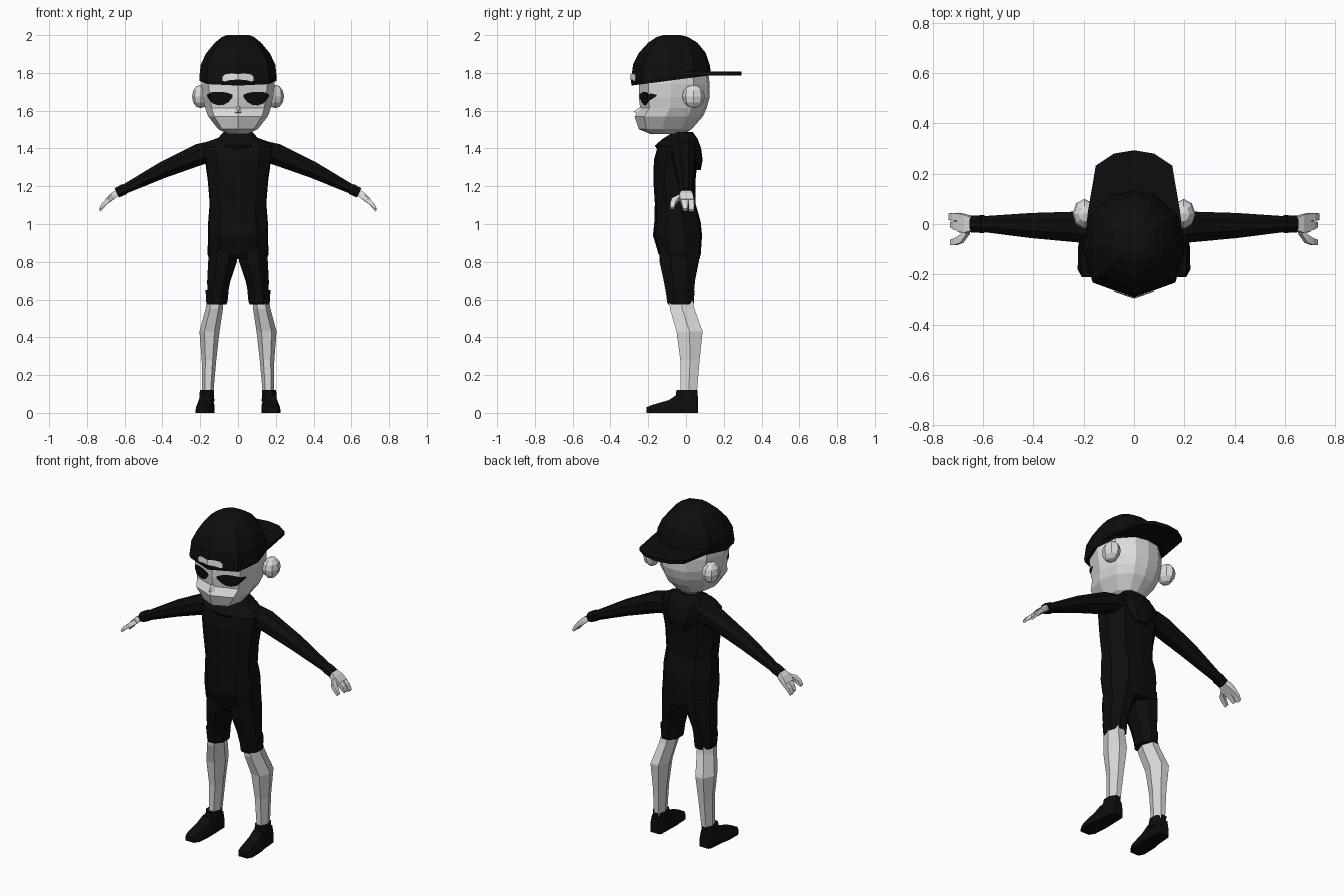
import bpy, bmesh, math
from mathutils import Vector
from mathutils.bvhtree import BVHTree

if "Cube" in bpy.data.objects:
    bpy.data.objects.remove(bpy.data.objects["Cube"])


def material(name, rgb):
    m = bpy.data.materials.new(name)
    m.diffuse_color = (*rgb, 1)
    m.use_nodes = True
    m.node_tree.nodes["Principled BSDF"].inputs["Base Color"].default_value = m.diffuse_color
    return m


BLACK = material("black_cloth", (0.004, 0.004, 0.004))
SKIN = material("pale_skin", (0.72, 0.72, 0.72))


def finish(name, bm, mat, mirror=False, recalc=True):
    if recalc:
        bmesh.ops.recalc_face_normals(bm, faces=bm.faces)
    me = bpy.data.meshes.new(name)
    bm.to_mesh(me)
    bm.free()
    me.materials.append(mat)
    ob = bpy.data.objects.new(name, me)
    bpy.context.collection.objects.link(ob)
    if mirror:
        ob.modifiers.new("mirror", 'MIRROR').use_mirror_merge = False
    return ob


def loft(name, rings, mat, mirror=False):
    bm = bmesh.new()
    rows = [[bm.verts.new(p) for p in r] for r in rings]
    n = len(rows[0])
    for a, b in zip(rows, rows[1:]):
        for i in range(n):
            j = (i + 1) % n
            bm.faces.new((a[i], a[j], b[j], b[i]))
    bm.faces.new(rows[0][::-1])
    bm.faces.new(rows[-1])
    return finish(name, bm, mat, mirror)


def both(half):
    """Close a half outline (front to back) across x = 0."""
    return half + [(-x, y) for x, y in half[-2:0:-1]]


HEAD = both([(0, -1), (.8, -.72), (1, -.1), (.85, .55), (.42, .93), (0, 1)])
BODY = both([(0, -1), (.6, -.9), (.97, -.45), (1, .3), (.62, .92), (0, 1)])
OCT = [(math.cos(a) / .924, math.sin(a) / .924)
       for a in (math.pi / 8 + i * math.pi / 4 for i in range(8))]
SIX = [(math.cos(i * math.pi / 3), math.sin(i * math.pi / 3) / .866) for i in range(6)]


def ring(z, x0, x1, y0, y1, shape, tilt=0):
    """Horizontal section fitted to a box; tilt raises it towards the back."""
    out = []
    for u, v in shape:
        y = (y0 + y1) / 2 + v * (y1 - y0) / 2
        out.append((  (x0 + x1) / 2 + u * (x1 - x0) / 2, y, z + tilt * (y - y0)))
    return out


def column(name, rows, shape, mat):
    return loft(name, [ring(z, -w, w, y0, y1, shape, *t) for z, w, y0, y1, *t in rows], mat)


def limb(name, rows, shape, mat):
    return loft(name, [ring(*r, shape) for r in rows], mat, True)


# Jacket body, hood and neck
column("jacket", [(.815, .152, -.125, .072), (.84, .162, -.145, .078), (.94, .158, -.175, .085),
                  (1.01, .158, -.168, .078), (1.11, .15, -.165, .05), (1.23, .16, -.173, .05),
                  (1.34, .175, -.17, .062), (1.41, .185, -.15, .06), (1.44, .15, -.13, .055),
                  (1.465, .08, -.09, .04)], BODY, BLACK)
column("hood_back", [(1.285, .04, .03, .078), (1.34, .085, .0, .088), (1.40, .12, -.06, .08),
                     (1.45, .11, -.08, .062), (1.488, .075, -.06, .035)], BODY, BLACK)
column("hood_collar", [(1.39, .09, -.15, .04), (1.415, .10, -.165, .05, .1),
                       (1.45, .095, -.125, .045, .12), (1.475, .07, -.085, .03, .1)], BODY, BLACK)
column("neck", [(1.43, .055, -.07, .01), (1.53, .055, -.07, .01)], OCT, SKIN)

# Head with jutting mouth area
head = column("head", [(1.477, .055, -.19, -.01), (1.502, .105, -.25, .03), (1.57, .158, -.272, .09),
                       (1.615, .174, -.243, .11), (1.67, .186, -.25, .125), (1.74, .194, -.25, .125),
                       (1.80, .192, -.25, .118)], HEAD, SKIN)

# Nose wedge
bm = bmesh.new()
base = [bm.verts.new(p) for p in ((-.03, -.24, 1.585), (.03, -.24, 1.585), (.012, -.235, 1.625), (-.012, -.235, 1.625))]
tip = bm.verts.new((0, -.28, 1.593))
bm.faces.new(base)
for i in range(4):
    bm.faces.new((base[i], base[(i + 1) % 4], tip))
finish("nose", bm, SKIN)

# Ears
bm = bmesh.new()
bmesh.ops.create_uvsphere(bm, u_segments=8, v_segments=6, radius=1)
for v in bm.verts:
    v.co = Vector((.197 + .047 * v.co.x, .04 + .06 * v.co.y, 1.675 + .062 * v.co.z))
finish("ears", bm, SKIN, True)

# Backward cap: crown and flat brim
cap = column("cap_crown", [(1.733, .203, -.288, .13, .13), (1.755, .205, -.292, .132, .11),
                           (1.845, .197, -.28, .125), (1.905, .168, -.25, .105),
                           (1.96, .122, -.2, .06), (1.99, .085, -.155, .01),
                           (2.0, .06, -.12, -.03)], HEAD, BLACK)
outline = both([(0, -.1), (.198, -.08), (.183, .05), (.152, .232), (.08, .28), (0, .293)])
loft("cap_brim", [[(x, y, z) for x, y in outline] for z in (1.787, 1.807)], BLACK)


def plate(name, columns, target, mat, mirror=False):
    """Thin patch laid on the front of a part; columns are (x, top z, bottom z)."""
    tree = BVHTree.FromPolygons([v.co for v in target.data.vertices],
                                [p.vertices[:] for p in target.data.polygons])
    bm = bmesh.new()
    rows = []
    for x, top, low in columns:
        row = []
        for k in range(4):
            z = top + (low - top) * k / 3
            hit = tree.ray_cast(Vector((x, -1, z)), Vector((0, 1, 0)))[0]
            row.append(bm.verts.new((x, (hit.y if hit else -.2) - .006, z)))
        rows.append(row)
    for a, b in zip(rows, rows[1:]):
        for k in range(3):
            bm.faces.new((a[k], a[k + 1], b[k + 1], b[k]))
    finish(name, bm, mat, mirror, recalc=False)


# Dark eyes and the gap in the cap band
plate("eyes", [(.028, 1.684, 1.672), (.05, 1.693, 1.645), (.075, 1.698, 1.631), (.105, 1.70, 1.628),
               (.135, 1.698, 1.638), (.148, 1.695, 1.652), (.165, 1.685, 1.678)], head, BLACK, True)
plate("cap_gap", [(0, 1.795, 1.765), (.04, 1.796, 1.762), (.068, 1.792, 1.755),
                  (.082, 1.78, 1.757)], cap, SKIN, True)


# Sleeves: sections square to the slope of the arm
def arm_ring(x, z, ry, rz, y=0.0):
    tilt = Vector((.42, 0, .91))
    return [Vector((x, y, z)) + Vector((0, u * ry, 0)) + tilt * (v * rz) for u, v in OCT]


loft("sleeves", [arm_ring(*r) for r in ((.12, 1.385, .075, .06, -.02), (.20, 1.37, .062, .057, -.012),
                                        (.40, 1.285, .05, .043, -.006), (.60, 1.185, .031, .025))], BLACK, True)
loft("sleeve_cuffs", [arm_ring(*r) for r in ((.60, 1.185, .035, .029), (.642, 1.165, .034, .027))], BLACK, True)


# Hands: palm, two finger groups and a thumb
def slab(x, z, y0, y1, t):
    c = (y1 - y0) * .2
    dx, dz = .55 * t, .83 * t
    return [(x - dx, y0, z - dz), (x - dx, y1, z - dz), (x, y1 + c * .2, z),
            (x + dx, y1, z + dz), (x + dx, y0, z + dz), (x, y0 - c * .2, z)]


HAND = {
    "palms": ((.635, 1.168, -.024, .024, .016), (.665, 1.147, -.034, .036, .018),
              (.695, 1.12, -.03, .042, .014)),
    "outer_fingers": ((.688, 1.126, .012, .042, .012), (.715, 1.10, .014, .043, .011),
                      (.733, 1.072, .016, .042, .007)),
    "inner_fingers": ((.688, 1.126, -.028, .011, .012), (.712, 1.10, -.022, .01, .011),
                      (.727, 1.075, -.014, .008, .007)),
    "thumbs": ((.66, 1.145, -.04, -.015, .013), (.685, 1.128, -.075, -.042, .012),
               (.708, 1.108, -.083, -.056, .011), (.728, 1.085, -.083, -.062, .007)),
}
for part, rows in HAND.items():
    loft(part, [slab(*r) for r in rows], SKIN, True)

# Shorts with turned-up cuffs
limb("shorts", [(.60, .06, .162, -.10, .038), (.70, .04, .163, -.118, .048),
                (.80, .006, .158, -.14, .068), (.88, .0, .15, -.14, .07)], OCT, BLACK)
limb("short_cuffs", [(.575, .062, .166, -.094, .04), (.585, .056, .168, -.10, .042),
                     (.65, .049, .172, -.107, .045)], OCT, BLACK)

# Lower legs
limb("legs", [(.09, .132, .19, -.028, .056), (.28, .115, .192, -.03, .072), (.43, .098, .204, -.05, .088),
              (.55, .08, .172, -.085, .045), (.62, .075, .158, -.09, .03)], SIX, SKIN)


# Shoes: sections running from heel to toe (y, inner x, outer x, height)
def shoe_ring(y, x0, x1, h):
    e = (x1 - x0) * .15
    return [(x0, y, 0), (x1, y, 0), (x1, y, h * .45), (x1 - e, y, h), (x0 + e, y, h), (x0, y, h * .45)]


loft("shoes", [shoe_ring(*r) for r in ((.064, .135, .195, .09), (.05, .128, .205, .10),
                                       (-.05, .125, .214, .095), (-.09, .124, .222, .068),
                                       (-.18, .13, .224, .042), (-.21, .15, .208, .03))], BLACK, True)
limb("shoe_collars", [(.06, .125, .205, -.06, .06), (.122, .128, .202, -.05, .062)], OCT, BLACK)
